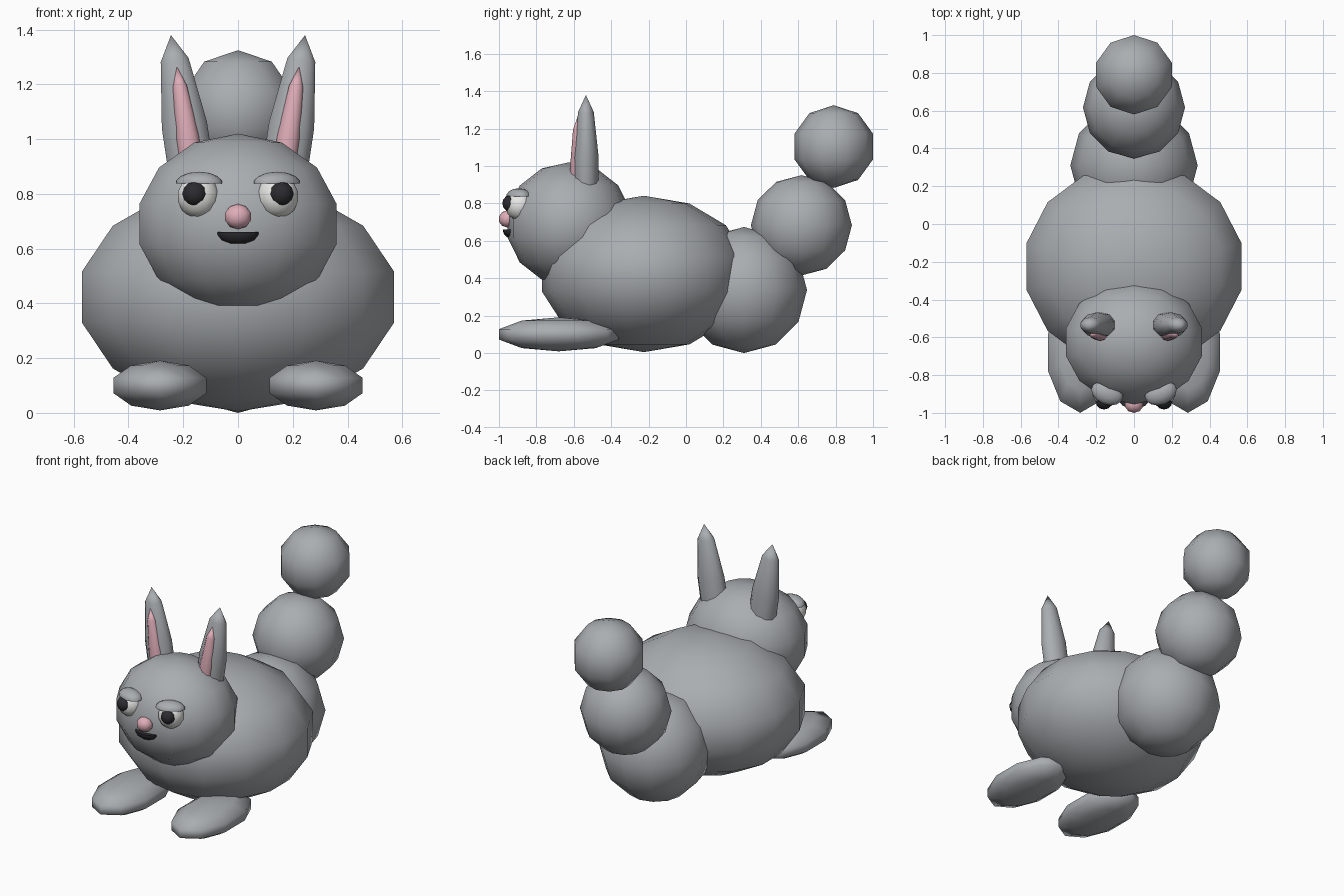
import bpy, bmesh
from math import radians
from mathutils import Euler, Matrix, Vector

default = bpy.data.objects.get("Cube")
if default:
    bpy.data.objects.remove(default, do_unlink=True)


def material(name, color):
    m = bpy.data.materials.new(name)
    m.use_nodes = True
    m.diffuse_color = (*color, 1)
    m.node_tree.nodes["Principled BSDF"].inputs["Base Color"].default_value = (*color, 1)
    return m


FUR = material("grey fur", (0.40, 0.42, 0.44))
PINK = material("soft pink", (0.74, 0.42, 0.48))
WHITE = material("eye white", (0.85, 0.85, 0.83))
DARK = material("near black", (0.025, 0.025, 0.03))


def ball(name, mat, center, radii, segments=10, rot=(0, 0, 0), half=0):
    """Low-poly ellipsoid; half=1 keeps the upper half, half=-1 the lower."""
    bm = bmesh.new()
    bmesh.ops.create_uvsphere(bm, u_segments=segments, v_segments=segments // 2, radius=1)
    if half:
        cut = bmesh.ops.bisect_plane(bm, geom=bm.verts[:] + bm.edges[:] + bm.faces[:],
                                     plane_co=(0, 0, 0), plane_no=(0, 0, -half),
                                     clear_outer=True)
        rim = [e for e in cut["geom_cut"] if isinstance(e, bmesh.types.BMEdge)]
        bmesh.ops.edgeloop_fill(bm, edges=rim)
        bmesh.ops.recalc_face_normals(bm, faces=bm.faces[:])
    turn = Euler([radians(a) for a in rot]).to_matrix().to_4x4()
    bm.transform(turn @ Matrix.Diagonal((*radii, 1)))
    for f in bm.faces:
        f.smooth = True
    if half:
        for e in bm.edges:
            if len(e.link_faces) == 2 and e.calc_face_angle() > radians(60):
                e.smooth = False
    mesh = bpy.data.meshes.new(name)
    bm.to_mesh(mesh)
    bm.free()
    mesh.materials.append(mat)
    obj = bpy.data.objects.new(name, mesh)
    obj.location = Vector(center)
    bpy.context.collection.objects.link(obj)
    return obj


def pair(name, mat, center, radii, segments=10, rot=(0, 0, 0), half=0):
    """A left part and its mirror image on the right."""
    x, y, z = center
    a, b, c = rot
    ball("left_" + name, mat, center, radii, segments, rot, half)
    ball("right_" + name, mat, (-x, y, z), radii, segments, (a, -b, -c), half)


# Body and head
ball("body", FUR, (0, -0.225, 0.423), (0.6, 0.56, 0.418), 14)
ball("head", FUR, (0, -0.625, 0.69), (0.379, 0.337, 0.33), 14)

# Tail of three shrinking balls
ball("tail_base", FUR, (0, 0.31, 0.337), (0.337, 0.337, 0.337), 12)
ball("tail_middle", FUR, (0, 0.617, 0.683), (0.27, 0.27, 0.268), 12)
ball("tail_tip", FUR, (0, 0.79, 1.104), (0.221, 0.221, 0.221), 10)

# Feet
pair("foot", FUR, (0.285, -0.68, 0.1), (0.188, 0.336, 0.091))

# Ears with pink insides
pair("ear", FUR, (0.174, -0.535, 0.905), (0.092, 0.071, 0.48), rot=(0, 8.5, 0))
pair("inner_ear", PINK, (0.167, -0.58, 0.889), (0.046, 0.041, 0.38), rot=(0, 8.5, 0))

# Eyes with pupils and upper lids
pair("eye", WHITE, (0.145, -0.89, 0.79), (0.078, 0.078, 0.08), 14)
pair("pupil", DARK, (0.158, -0.94, 0.8), (0.045, 0.042, 0.045), 12)
pair("eyelid", FUR, (0.142, -0.895, 0.838), (0.09, 0.062, 0.043), 14, (0, 0, 22), 1)

# Nose and mouth
ball("nose", PINK, (0, -0.955, 0.717), (0.052, 0.047, 0.046), 10)
ball("mouth", DARK, (0, -0.935, 0.66), (0.078, 0.045, 0.046), 14, half=-1)
